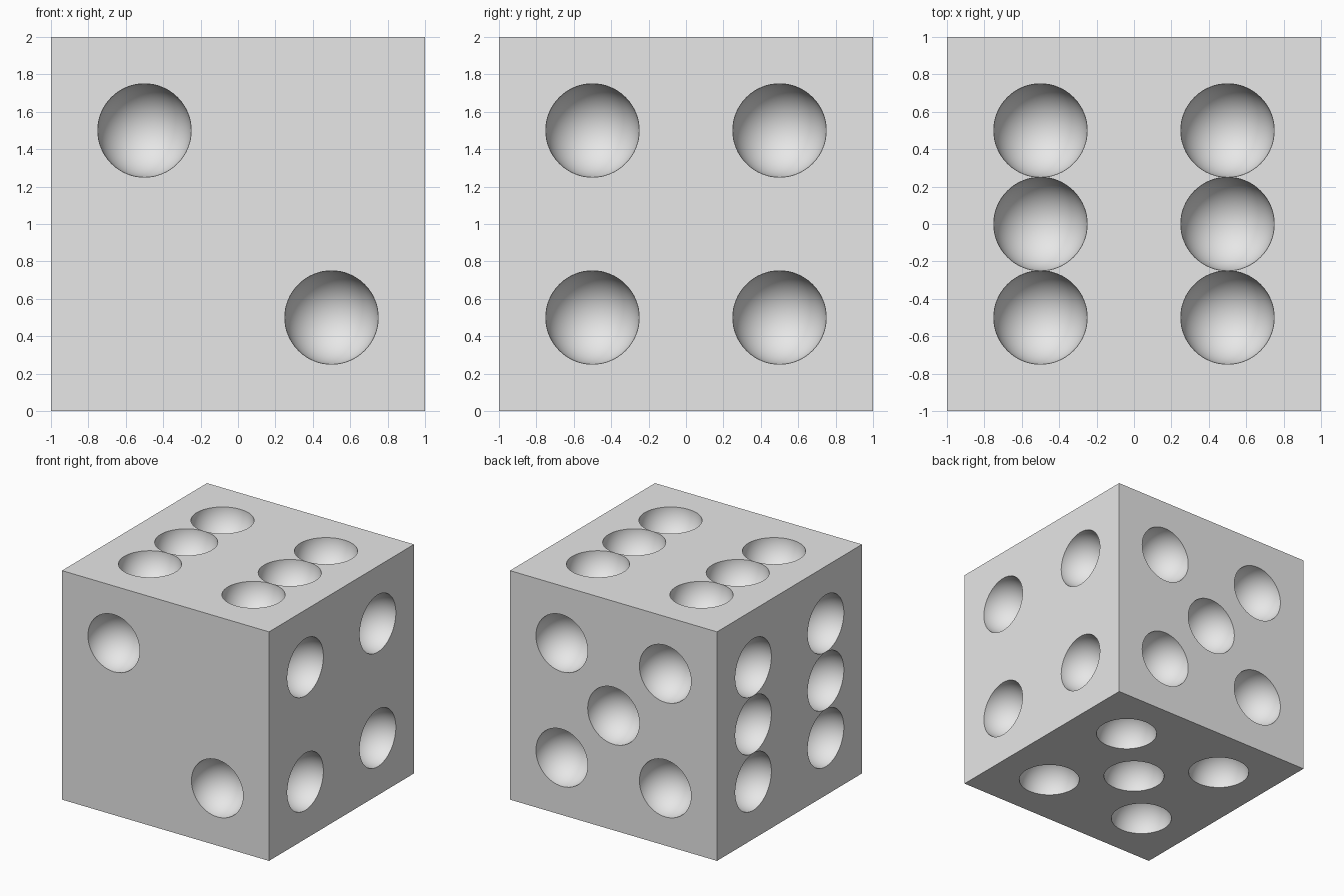
import bpy
import bmesh
from mathutils import Matrix, Vector

old = bpy.data.objects.get("Cube")
if old:
    bpy.data.objects.remove(old, do_unlink=True)

X, Y, Z = Vector((1, 0, 0)), Vector((0, 1, 0)), Vector((0, 0, 1))
CENTRE = Z
PIP_RADIUS = 0.25
SPREAD = 0.5

# Pip layouts in units of the spread
TWO = [(-1, 1), (1, -1)]
FOUR = [(u, v) for u in (-1, 1) for v in (-1, 1)]
FIVE = FOUR + [(0, 0)]
SIX = [(u, v) for u in (-1, 1) for v in (-1, 0, 1)]

# Outward direction, the two axes across the face, and its pips
SIDES = [
    (-Y, X, Z, TWO),
    (Y, X, Z, FIVE),
    (X, Y, Z, FOUR),
    (-X, Y, Z, SIX),
    (Z, X, Y, SIX),
    (-Z, X, Y, FIVE),
]

grey = bpy.data.materials.new("light grey")
grey.use_nodes = True
grey.diffuse_color = (0.8, 0.8, 0.8, 1)
grey.node_tree.nodes["Principled BSDF"].inputs["Base Color"].default_value = grey.diffuse_color


def add_object(name, bm):
    mesh = bpy.data.meshes.new(name)
    bm.to_mesh(mesh)
    bm.free()
    mesh.materials.append(grey)
    obj = bpy.data.objects.new(name, mesh)
    bpy.context.collection.objects.link(obj)
    return obj


# Cube body
bm = bmesh.new()
bmesh.ops.create_cube(bm, size=2, matrix=Matrix.Translation(CENTRE))
body = add_object("die_body", bm)

# Spheres for the hollow pips, poles along each face direction;
# the odd ring count keeps the sphere vertices off the cube faces
bm = bmesh.new()
for normal, across, up, layout in SIDES:
    turn = normal.to_track_quat("Z", "Y").to_matrix().to_4x4()
    for u, v in layout:
        place = CENTRE + normal + (across * u + up * v) * SPREAD
        bmesh.ops.create_uvsphere(bm, u_segments=64, v_segments=33, radius=PIP_RADIUS,
                                  matrix=Matrix.Translation(place) @ turn)
cutter = add_object("pip_cutter", bm)
cutter.hide_render = True

# Hollow out the pips
cut = body.modifiers.new("pips", "BOOLEAN")
cut.operation = "DIFFERENCE"
cut.solver = "EXACT"
cut.object = cutter
bpy.ops.object.select_all(action="DESELECT")
body.select_set(True)
bpy.context.view_layer.objects.active = body
bpy.ops.object.modifier_apply(modifier=cut.name)
bpy.data.objects.remove(cutter, do_unlink=True)

# Smooth bowls, crisp rims and cube edges
bpy.ops.object.shade_smooth_by_angle(angle=0.5)
